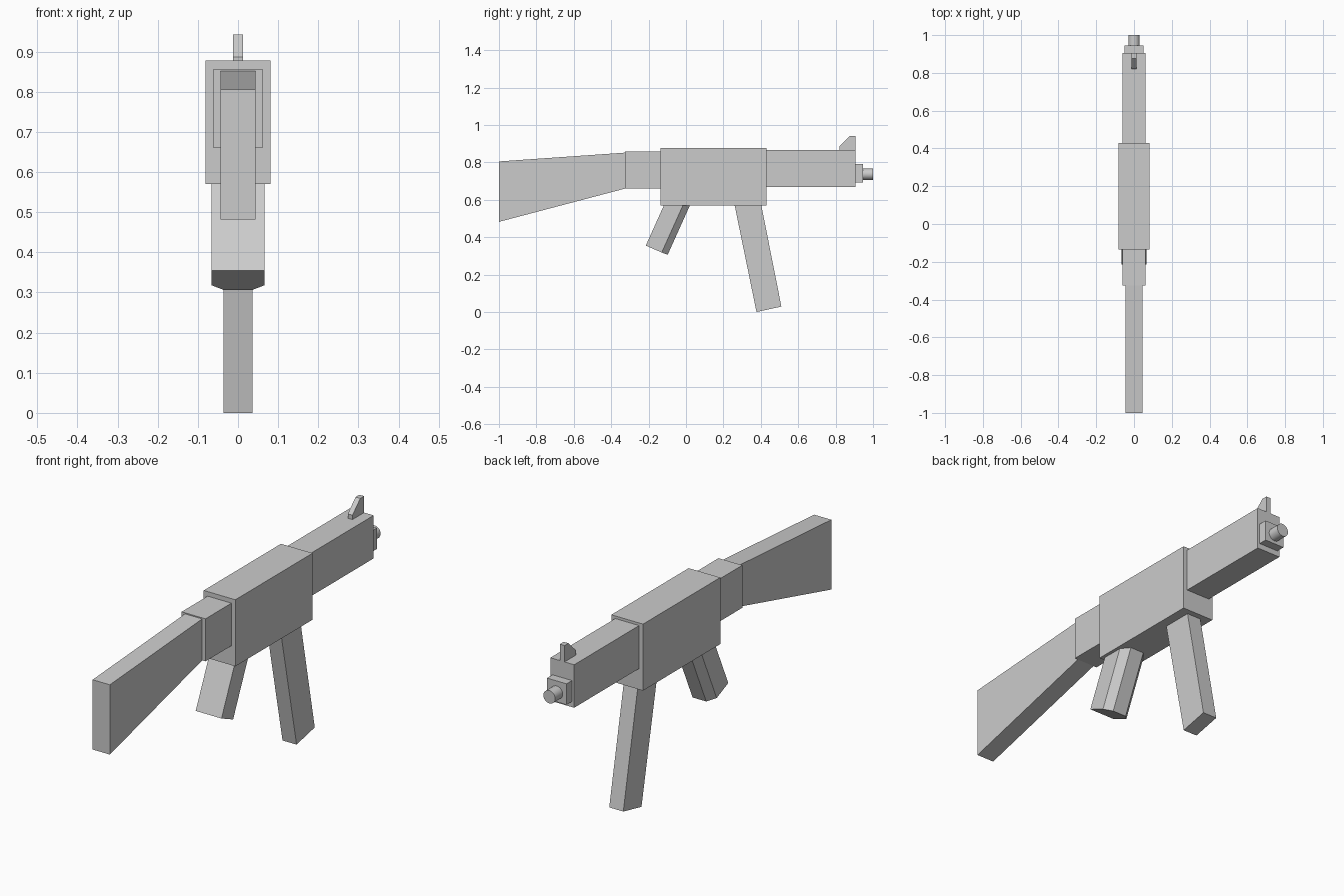
import bpy, bmesh, math
from mathutils import Vector

if "Cube" in bpy.data.objects:
    bpy.data.objects.remove(bpy.data.objects["Cube"])


def prism(name, ring, direction):
    """Extrude a closed ring of 3D points along a direction into a capped solid."""
    bm = bmesh.new()
    face = bm.faces.new([bm.verts.new(p) for p in ring])
    ext = bmesh.ops.extrude_face_region(bm, geom=[face], use_keep_orig=True)
    verts = [g for g in ext["geom"] if isinstance(g, bmesh.types.BMVert)]
    bmesh.ops.translate(bm, verts=verts, vec=Vector(direction))
    bmesh.ops.recalc_face_normals(bm, faces=bm.faces)
    mesh = bpy.data.meshes.new(name)
    bm.to_mesh(mesh)
    bm.free()
    obj = bpy.data.objects.new(name, mesh)
    bpy.context.collection.objects.link(obj)
    return obj


def side_profile(name, half_width, points):
    """Solid from a (y, z) outline, centred on x = 0."""
    return prism(name, [(-half_width, y, z) for y, z in points],
                 (2 * half_width, 0, 0))


def block(name, half_width, y0, y1, z0, z1):
    return side_profile(name, half_width, [(y0, z0), (y1, z0), (y1, z1), (y0, z1)])


# Main body blocks
block("receiver", 0.081, -0.135, 0.43, 0.57, 0.878)
block("rear_block", 0.061, -0.325, -0.135, 0.66, 0.857)
block("handguard", 0.061, 0.43, 0.905, 0.667, 0.866)

# Tapered stock
side_profile("stock", 0.044, [(-1, 0.482), (-0.325, 0.66), (-0.325, 0.852), (-1, 0.805)])

# Slanted magazine, running up into the receiver
side_profile("magazine", 0.036, [(0.377, 0), (0.51, 0.029), (0.391, 0.63), (0.252, 0.61)])

# Raked grip with chamfered front edges
half = [(0.066, -0.215, 0.355), (0.066, -0.13, 0.318), (0.035, -0.098, 0.306)]
prism("grip", half + [(-x, y, z) for x, y, z in reversed(half)], (0.126, 0, 0.28)[1:2] + (0.126, 0.28))

# Front sight
side_profile("front_sight", 0.012, [(0.82, 0.86), (0.905, 0.86), (0.905, 0.942),
                                    (0.877, 0.942), (0.82, 0.886)])

# Muzzle collar and barrel
block("muzzle_collar", 0.05, 0.905, 0.945, 0.693, 0.79)
bpy.ops.mesh.primitive_cylinder_add(vertices=32, radius=0.03, depth=0.07,
                                    location=(0, 0.965, 0.737),
                                    rotation=(math.pi / 2, 0, 0))
barrel = bpy.context.object
barrel.name = "barrel"
bpy.ops.object.shade_smooth_by_angle(angle=math.radians(30))
